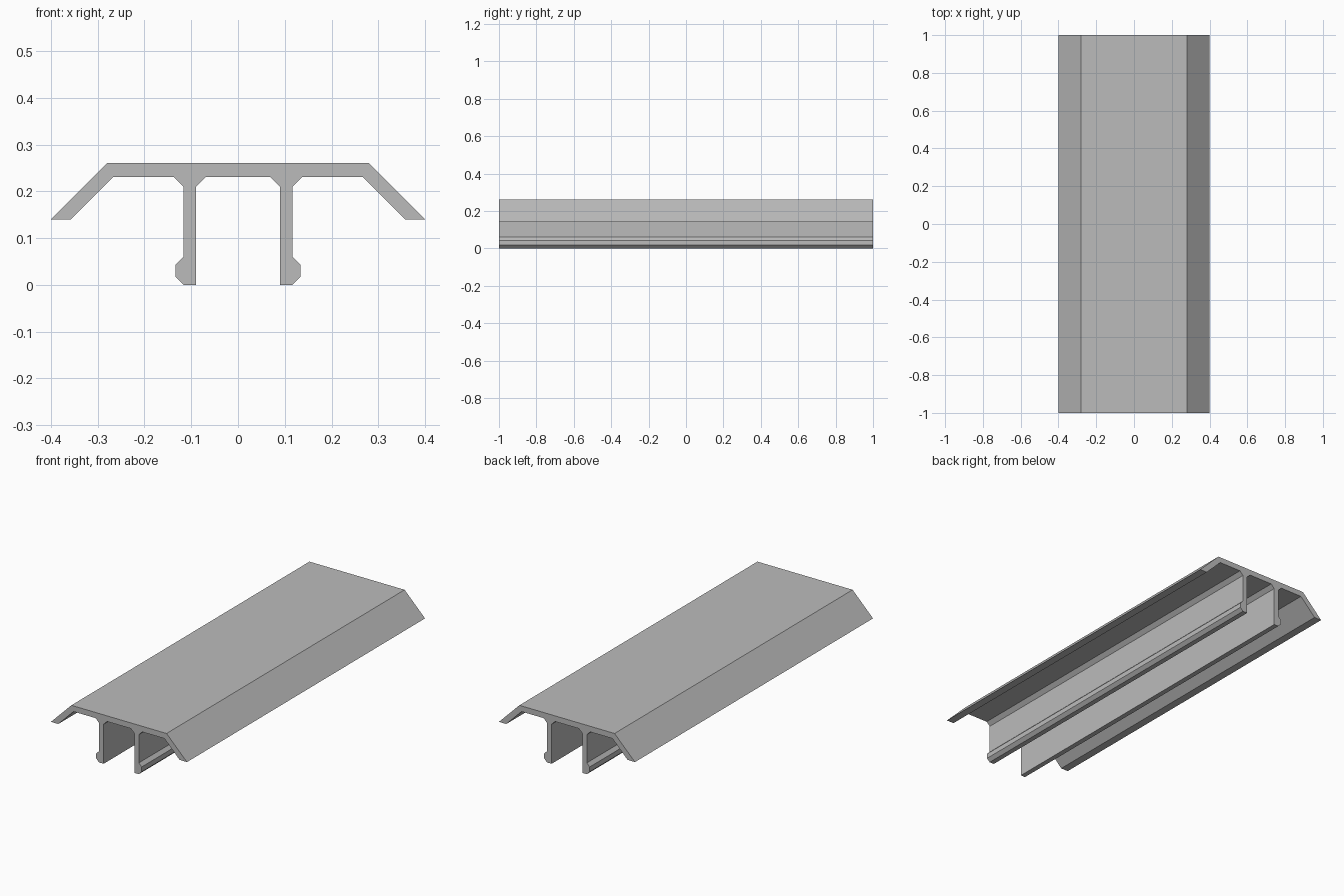
import bpy
import bmesh

if "Cube" in bpy.data.objects:
    bpy.data.objects.remove(bpy.data.objects["Cube"], do_unlink=True)

LENGTH = 2.0

# Plain grey material
grey = bpy.data.materials.new("plain_grey")
grey.use_nodes = True
colour = (0.5, 0.5, 0.5, 1.0)
grey.diffuse_color = colour
grey.node_tree.nodes["Principled BSDF"].inputs["Base Color"].default_value = colour

# Half of the cross-section (x, z), from top centre round to underside centre
top_and_wing = [(0.28, 0.26), (0.40, 0.14), (0.357, 0.14), (0.267, 0.23)]
leg_outside = [(0.137, 0.23), (0.117, 0.21), (0.117, 0.06)]
clip_bead = [(0.134, 0.043), (0.134, 0.017), (0.117, 0.0)]
leg_inside = [(0.09, 0.0), (0.09, 0.21), (0.07, 0.23)]
half = top_and_wing + leg_outside + clip_bead + leg_inside

# Mirror the half into a closed outline
outline = half + [(-x, z) for x, z in reversed(half)]

# Extrude the outline along the full length
bm = bmesh.new()
end_face = bm.faces.new([bm.verts.new((x, -LENGTH / 2, z)) for x, z in outline])
extruded = bmesh.ops.extrude_face_region(bm, geom=[end_face], use_keep_orig=True)
moved = [v for v in extruded["geom"] if isinstance(v, bmesh.types.BMVert)]
bmesh.ops.translate(bm, verts=moved, vec=(0, LENGTH, 0))
bmesh.ops.recalc_face_normals(bm, faces=bm.faces)

mesh = bpy.data.meshes.new("cover_strip")
bm.to_mesh(mesh)
bm.free()
mesh.materials.append(grey)
strip = bpy.data.objects.new("cover_strip", mesh)
bpy.context.collection.objects.link(strip)
